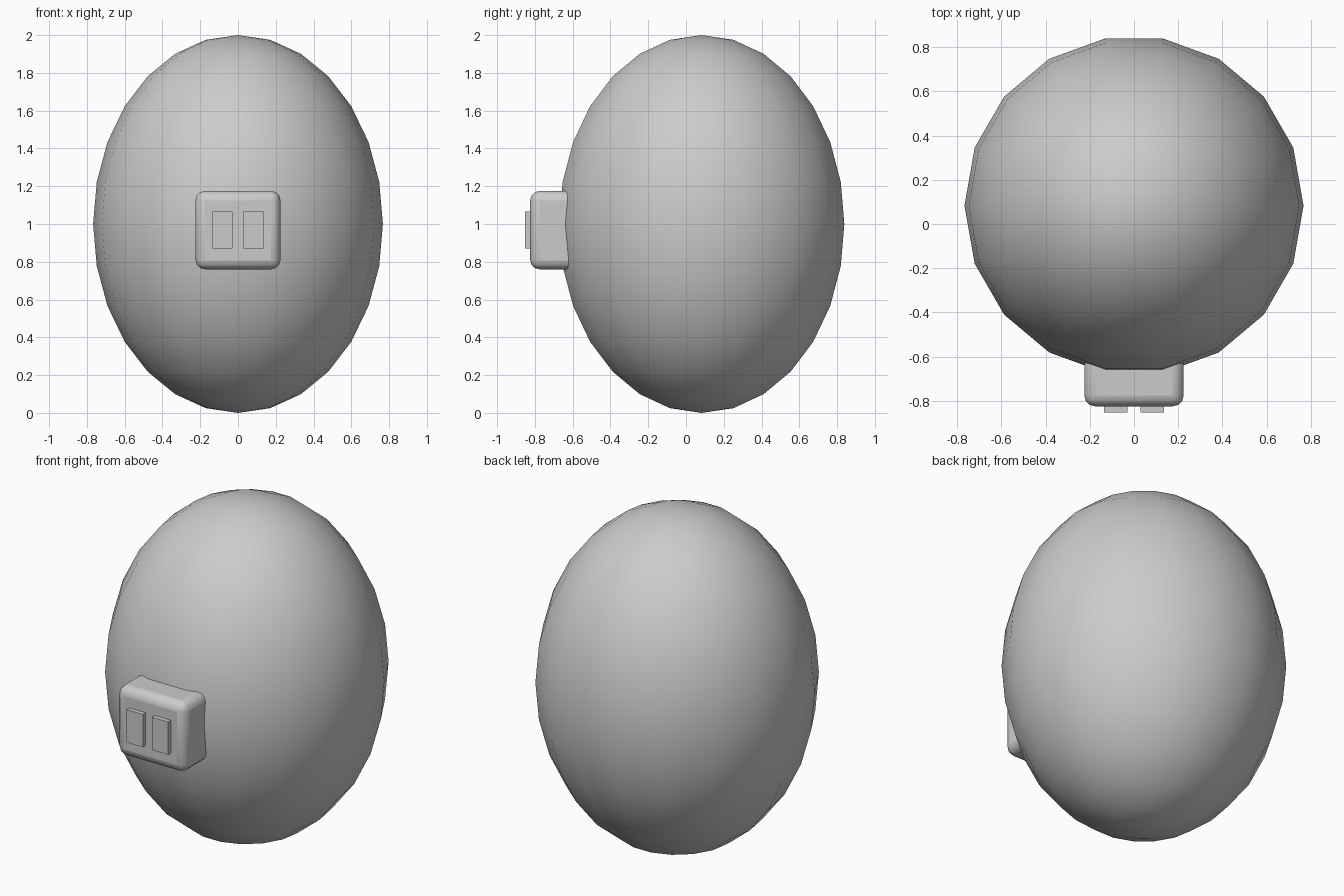
import bpy, math

cube = bpy.data.objects.get("Cube")
if cube:
    bpy.data.objects.remove(cube, do_unlink=True)

grey = bpy.data.materials.new("plain_grey")
grey.use_nodes = True
GREY = (0.6, 0.6, 0.6, 1)
grey.diffuse_color = GREY
grey.node_tree.nodes["Principled BSDF"].inputs["Base Color"].default_value = GREY


def finish(name, angle):
    """Name the active object, colour it and smooth it."""
    ob = bpy.context.object
    ob.name = name
    ob.data.materials.append(grey)
    bpy.ops.object.transform_apply(location=False, rotation=True, scale=True)
    bpy.ops.object.shade_smooth_by_angle(angle=math.radians(angle))
    return ob


def box(name, x, y, z, bevel=0):
    """Box from (low, high) pairs, optionally with rounded edges."""
    pairs = (x, y, z)
    bpy.ops.mesh.primitive_cube_add(size=1, location=[(a + b) / 2 for a, b in pairs])
    bpy.context.object.scale = [b - a for a, b in pairs]
    ob = finish(name, 35)
    if bevel:
        mod = ob.modifiers.new("rounded_edges", 'BEVEL')
        mod.width = bevel
        mod.segments = 3
        bpy.ops.object.modifier_apply(modifier=mod.name)
        bpy.ops.object.shade_smooth_by_angle(angle=math.radians(35))
    return ob


# Egg-shaped body, with a corner of the outline facing the front
bpy.ops.mesh.primitive_uv_sphere_add(segments=18, ring_count=14, radius=1,
                                     location=(0, 0.083, 1),
                                     rotation=(0, 0, math.pi / 2))
bpy.context.object.scale = (0.767, 0.767, 1)
finish("body", 60)

# Rounded block on the front
box("snout", (-0.225, 0.225), (-0.825, -0.5), (0.76, 1.175), bevel=0.05)

# Pair of thin raised plates
for name, side in (("left_plate", 1), ("right_plate", -1)):
    centre = side * 0.083
    box(name, (centre - 0.053, centre + 0.053), (-0.852, -0.8), (0.87, 1.065))
